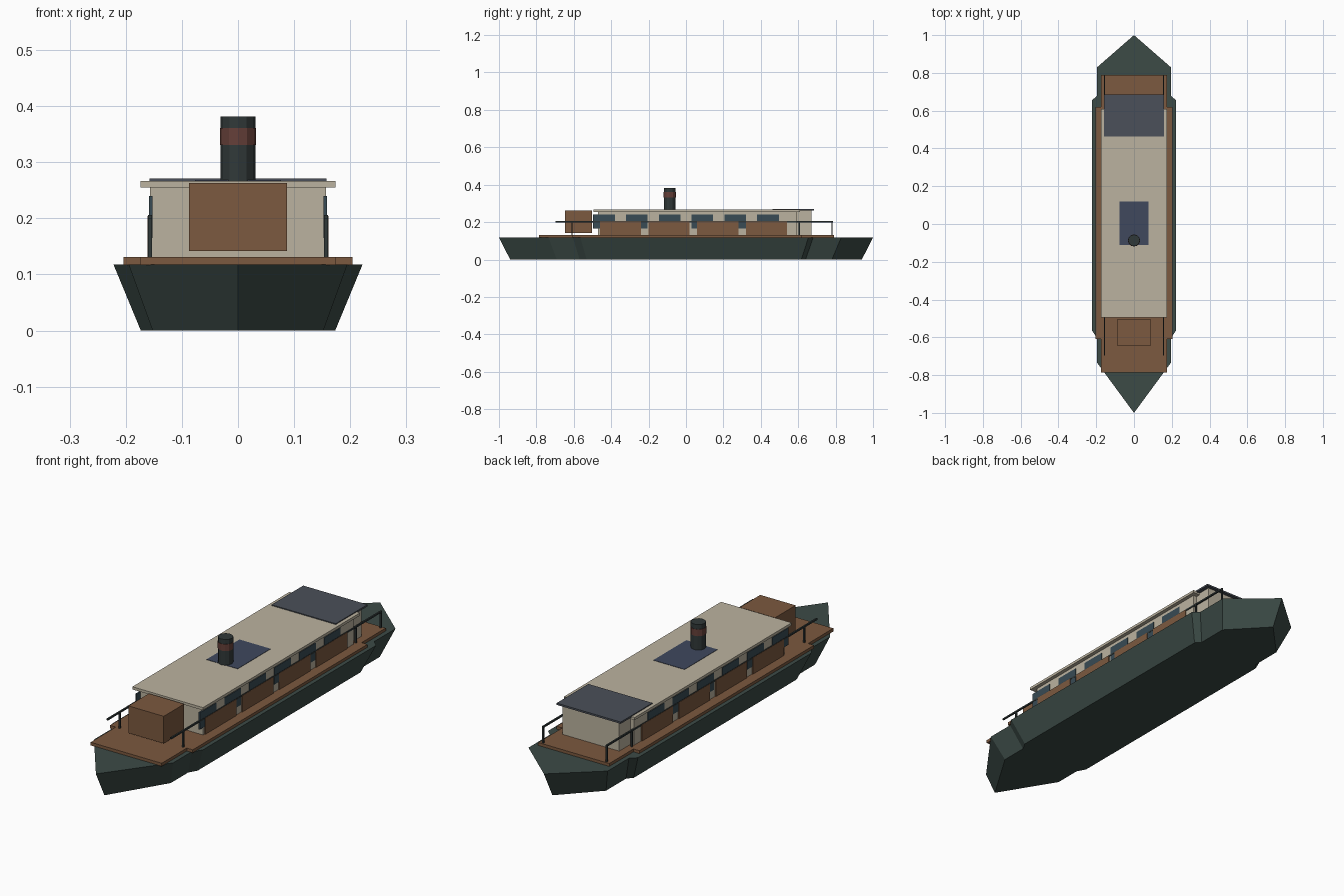
import bpy, bmesh, math

if "Cube" in bpy.data.objects:
    bpy.data.objects.remove(bpy.data.objects["Cube"])


def material(name, rgb):
    m = bpy.data.materials.new(name)
    m.diffuse_color = (*rgb, 1)
    m.use_nodes = True
    m.node_tree.nodes["Principled BSDF"].inputs["Base Color"].default_value = m.diffuse_color
    return m


GREEN = material("hull_green", (0.045, 0.07, 0.062))
WOOD = material("wood", (0.2, 0.1, 0.05))
CREAM = material("cream", (0.5, 0.45, 0.35))
SLATE = material("slate", (0.07, 0.08, 0.1))
GLASS = material("glass", (0.04, 0.07, 0.09))
SOLAR = material("solar", (0.05, 0.065, 0.11))
IRON = material("iron", (0.03, 0.04, 0.04))
RED = material("red", (0.13, 0.05, 0.04))


def finish(name, bm, mat):
    bmesh.ops.recalc_face_normals(bm, faces=bm.faces)
    me = bpy.data.meshes.new(name)
    bm.to_mesh(me)
    bm.free()
    me.materials.append(mat)
    ob = bpy.data.objects.new(name, me)
    bpy.context.collection.objects.link(ob)
    return ob


def prism(name, half, z0, z1, mat, sx=1.0, sy=1.0):
    """Symmetric outline (right half given front to back); the base is scaled by sx, sy."""
    outline = half + [(-x, y) for x, y in reversed(half) if x > 0]
    bm = bmesh.new()
    low = [bm.verts.new((x * sx, y * sy, z0)) for x, y in outline]
    top = [bm.verts.new((x, y, z1)) for x, y in outline]
    bm.faces.new(low)
    bm.faces.new(top)
    n = len(outline)
    for i in range(n):
        j = (i + 1) % n
        bm.faces.new((low[i], low[j], top[j], top[i]))
    return finish(name, bm, mat)


def box(name, x0, x1, y0, y1, z0, z1, mat):
    bm = bmesh.new()
    bmesh.ops.create_cube(bm, size=1)
    for v in bm.verts:
        v.co = ((x0 + x1) / 2 + v.co.x * (x1 - x0),
                (y0 + y1) / 2 + v.co.y * (y1 - y0),
                (z0 + z1) / 2 + v.co.z * (z1 - z0))
    return finish(name, bm, mat)


def cylinder(name, x, y, r, z0, z1, mat, sides=12):
    bm = bmesh.new()
    bmesh.ops.create_cone(bm, cap_ends=True, segments=sides, radius1=r, radius2=r, depth=z1 - z0)
    bmesh.ops.translate(bm, verts=bm.verts, vec=(x, y, (z0 + z1) / 2))
    return finish(name, bm, mat)


# Hull, tapering inward to a flat bottom
prism("hull", [(0, -1), (0.195, -0.735), (0.195, -0.605), (0.222, -0.565),
               (0.222, 0.655), (0.195, 0.68), (0.195, 0.83), (0, 1)],
      0, 0.118, GREEN, 0.78, 0.94)

# Deck with narrower ends
prism("deck", [(0.175, -0.787), (0.175, -0.61), (0.204, -0.61),
               (0.204, 0.62), (0.175, 0.62), (0.175, 0.79)], 0.117, 0.131, WOOD)

# Cabin, rear cabin and roofs
box("cabin", -0.157, 0.157, -0.47, 0.59, 0.13, 0.257, CREAM)
box("rear_cabin", -0.14, 0.14, 0.58, 0.67, 0.13, 0.263, CREAM)
box("roof", -0.174, 0.174, -0.495, 0.61, 0.255, 0.267, CREAM)
box("rear_roof", -0.158, 0.158, 0.462, 0.685, 0.263, 0.271, SLATE)

# Side windows, lower panels and railings
for side, s in (("left", -1), ("right", 1)):
    for i in range(6):
        y = -0.438 + i * 0.1752
        box(f"window_{side}_{i + 1}", s * 0.152, s * 0.159, y - 0.058, y + 0.058, 0.165, 0.24, GLASS)
    for i in range(4):
        y = -0.35 + i * 0.26
        box(f"panel_{side}_{i + 1}", s * 0.153, s * 0.161, y - 0.11, y + 0.11, 0.13, 0.204, WOOD)
    box(f"rail_{side}", s * 0.153, s * 0.16, -0.697, 0.785, 0.199, 0.206, IRON)
    for i, y in enumerate((-0.61, 0.605, 0.781)):
        box(f"rail_post_{side}_{i + 1}", s * 0.153, s * 0.16, y - 0.0035, y + 0.0035, 0.13, 0.203, IRON)

# Storage box on the front deck
box("front_box", -0.087, 0.087, -0.647, -0.503, 0.142, 0.263, WOOD)

# Solar panel and chimney on the roof
box("solar_panel", -0.077, 0.077, -0.112, 0.12, 0.262, 0.2685, SOLAR)
cylinder("chimney", 0, -0.087, 0.031, 0.264, 0.382, IRON)
cylinder("chimney_band", 0, -0.087, 0.0325, 0.331, 0.361, RED)
